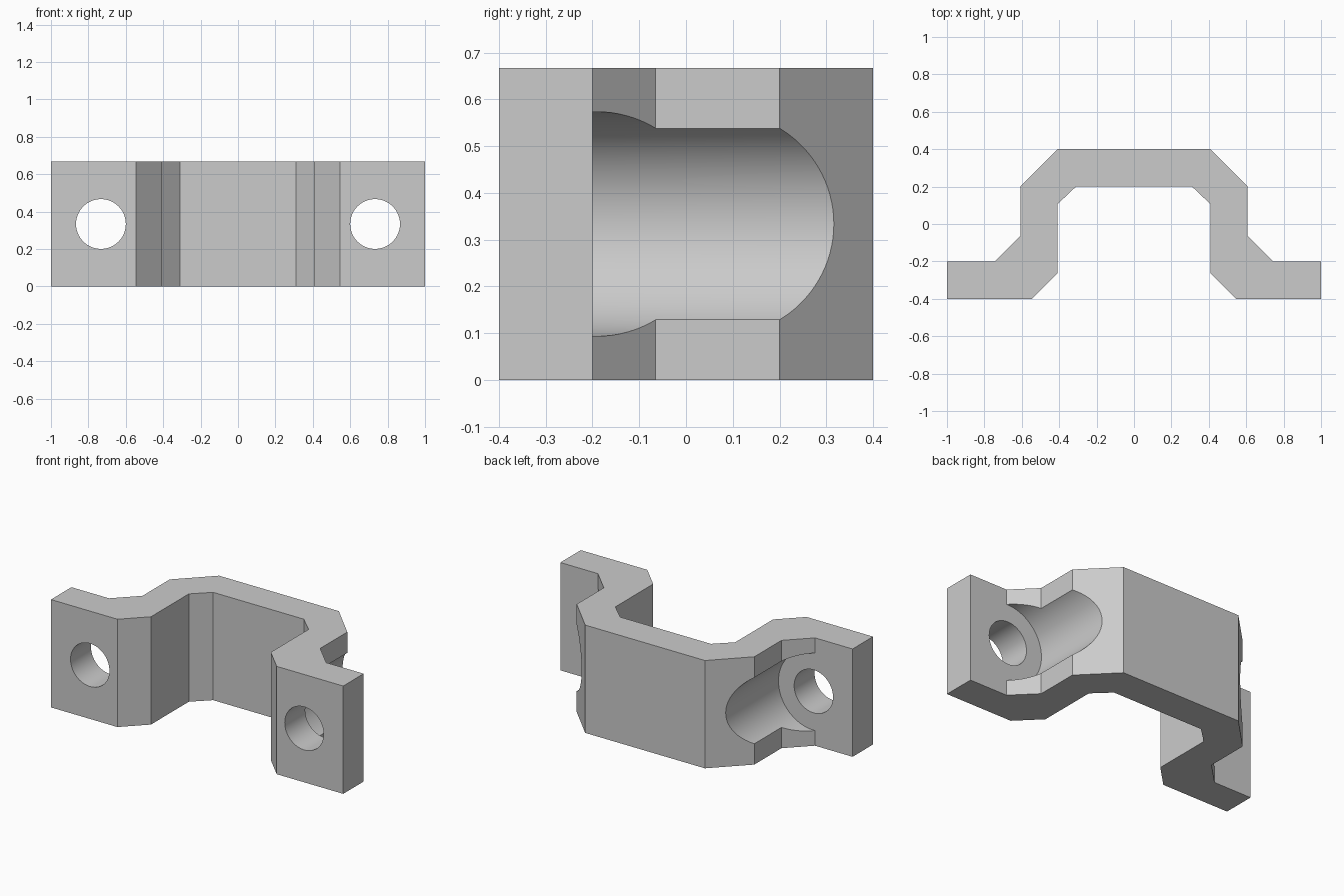
import bpy
import bmesh
import math
from mathutils import Matrix

cube = bpy.data.objects.get("Cube")
if cube:
    bpy.data.objects.remove(cube, do_unlink=True)

HEIGHT = 0.667
HOLE_X = 0.733
FLANGE_TOP = -0.2

grey = bpy.data.materials.new("plain grey")
grey.use_nodes = True
colour = (0.6, 0.6, 0.6, 1)
grey.diffuse_color = colour
grey.node_tree.nodes["Principled BSDF"].inputs["Base Color"].default_value = colour


def add_object(name, bm):
    bmesh.ops.recalc_face_normals(bm, faces=bm.faces)
    mesh = bpy.data.meshes.new(name)
    bm.to_mesh(mesh)
    bm.free()
    mesh.materials.append(grey)
    obj = bpy.data.objects.new(name, mesh)
    bpy.context.collection.objects.link(obj)
    return obj


def add_cutter(name, x, radius, y0, y1):
    """Round cutter lying along y at mid height."""
    bm = bmesh.new()
    place = Matrix.Translation((x, (y0 + y1) / 2, HEIGHT / 2)) @ Matrix.Rotation(math.pi / 2, 4, "X")
    bmesh.ops.create_cone(bm, cap_ends=True, segments=96, radius1=radius,
                          radius2=radius, depth=y1 - y0, matrix=place)
    obj = add_object(name, bm)
    obj.hide_render = True
    return obj


# Bracket: half profile mirrored across x = 0, then extruded upward
inner = [(0.31, 0.2), (0.41, 0.105), (0.41, -0.265), (0.545, -0.4), (1, -0.4)]
outer = [(1, -0.2), (0.743, -0.2), (0.608, -0.065), (0.608, 0.2), (0.41, 0.4)]
half = inner + outer
profile = half + [(-x, y) for x, y in reversed(half)]

bm = bmesh.new()
base = bm.faces.new([bm.verts.new((x, y, 0)) for x, y in profile])
walls = bmesh.ops.extrude_face_region(bm, geom=[base], use_keep_orig=True)
top = [v for v in walls["geom"] if isinstance(v, bmesh.types.BMVert)]
bmesh.ops.translate(bm, verts=top, vec=(0, 0, HEIGHT))
bracket = add_object("bracket", bm)

# Bolt holes and the wider bolt-head clearance behind each flange
cutters = []
for side, s in (("left", 1), ("right", -1)):
    cutters.append(add_cutter(side + "_bolt_hole", s * HOLE_X, 0.133, -0.6, 0))
    cutters.append(add_cutter(side + "_head_clearance", s * HOLE_X, 0.24, FLANGE_TOP, 0.6))

bpy.context.view_layer.objects.active = bracket
for cutter in cutters:
    cut = bracket.modifiers.new(cutter.name, "BOOLEAN")
    cut.operation = "DIFFERENCE"
    cut.solver = "EXACT"
    cut.object = cutter
    bpy.ops.object.modifier_apply(modifier=cut.name)
for cutter in cutters:
    bpy.data.objects.remove(cutter, do_unlink=True)

# Smooth bores with crisp edges
bpy.ops.object.select_all(action="DESELECT")
bracket.select_set(True)
bpy.ops.object.shade_smooth_by_angle(angle=math.radians(25))
